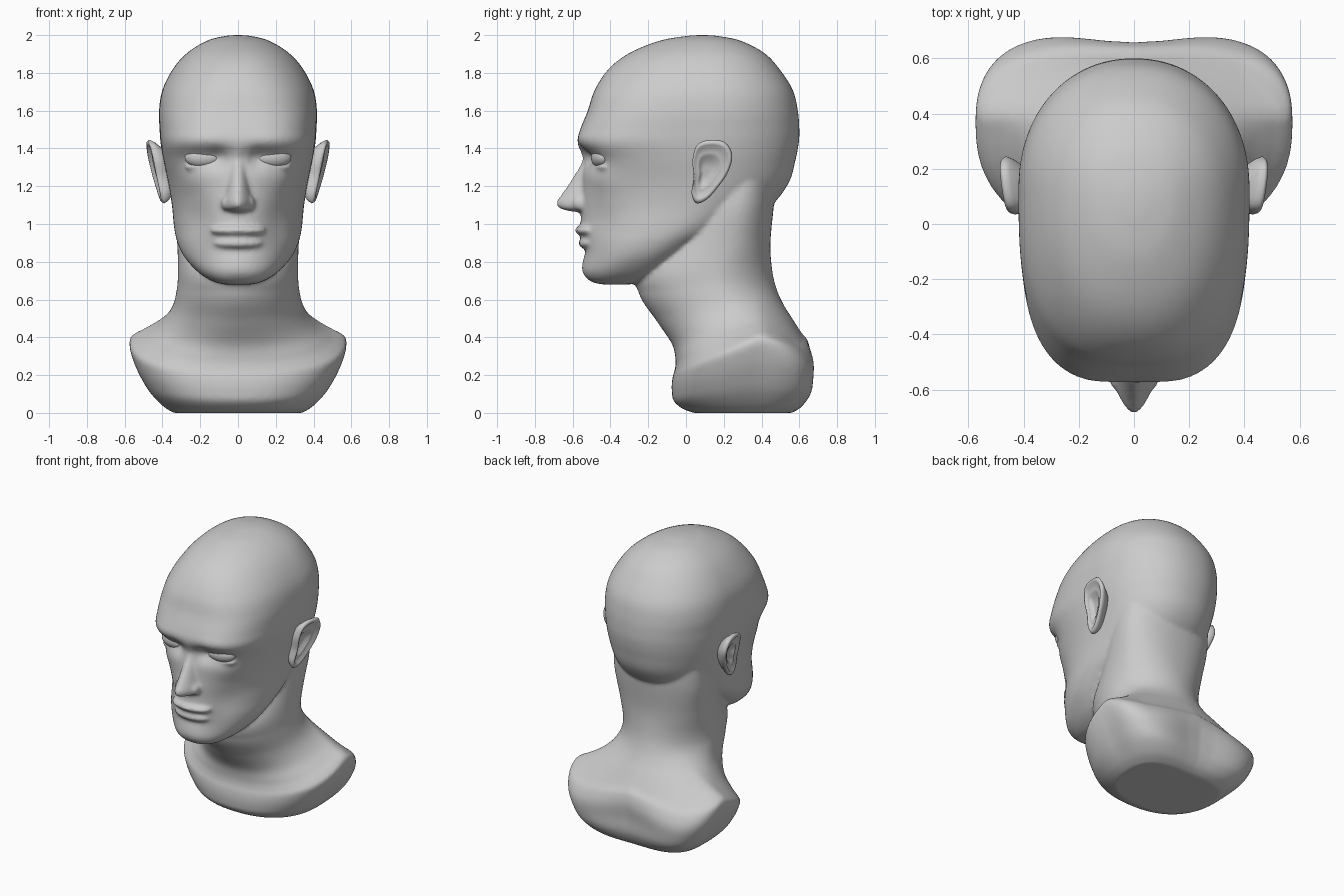
import bpy, bmesh, math
from mathutils import Matrix, Vector


def spline(rows, steps, closed=False):
    """Catmull-Rom through rows of numbers."""
    n, out = len(rows), []
    get = (lambda i: rows[i % n]) if closed else (lambda i: rows[max(0, min(n - 1, i))])
    for i in range(n if closed else n - 1):
        for k in range(steps):
            t = k / steps
            out.append([0.5 * (2 * b + (c - a) * t + (2 * a - 5 * b + 4 * c - d) * t * t
                               + (3 * b - a - 3 * c + d) * t ** 3)
                        for a, b, c, d in zip(get(i - 1), get(i), get(i + 1), get(i + 2))])
    if not closed:
        out.append(list(rows[-1]))
    return out


def bridge(bm, rings):
    """Skin a stack of rings and cap both ends."""
    for a, b in zip(rings, rings[1:]):
        for k in range(len(a)):
            j = (k + 1) % len(a)
            bm.faces.new((a[k], a[j], b[j], b[k]))
    bm.faces.new(rings[0][::-1])
    bm.faces.new(rings[-1])


def loft(bm, rows, steps=6, segs=96, mid=0.58, warp=None, front=9, back=9):
    """Rows: height, front y, back y, half width, superellipse power (limited front/back)."""
    rings = []
    for z, yf, yb, w, n in spline(rows, steps):
        yc, ring = yf + (yb - yf) * mid, []
        for k in range(segs):
            a = 2 * math.pi * k / segs
            s, c = math.sin(a), math.cos(a)
            p = min(n, front if c > 0 else back)
            x = w * math.copysign(abs(s) ** (2 / p), s)
            r = abs(c) ** (2 / p)
            y = yc - r * (yc - yf) if c > 0 else yc + r * (yb - yc)
            v = Vector((x, y, z))
            ring.append(bm.verts.new(warp(v) if warp else v))
        rings.append(ring)
    bridge(bm, rings)


def blob(bm, loc, radii, turn=0.0, segs=32):
    m = Matrix.Translation(loc) @ Matrix.Rotation(turn, 4, 'Z') @ Matrix.Diagonal((*radii, 1))
    bmesh.ops.create_uvsphere(bm, u_segments=segs, v_segments=segs // 2, radius=1, matrix=m)


def finish(bm, name):
    bmesh.ops.recalc_face_normals(bm, faces=bm.faces)
    for f in bm.faces:
        f.smooth = True
    me = bpy.data.meshes.new(name)
    bm.to_mesh(me)
    bm.free()
    ob = bpy.data.objects.new(name, me)
    bpy.context.collection.objects.link(ob)
    return ob


# facial relief: |x|, z, x spread, z spread, forward amount
RELIEF = [
    (0.19, 1.345, 0.11, 0.060, -0.036),  # eye sockets
    (0.10, 1.355, 0.05, 0.05, -0.034),   # inner eye corners
    (0.18, 1.45, 0.11, 0.045, 0.006),    # brow ridge
    (0.26, 1.22, 0.08, 0.06, 0.016),     # cheekbones
    (0.22, 1.02, 0.07, 0.09, -0.018),    # cheek hollows
    (0.00, 0.95, 0.13, 0.06, 0.016),     # mouth mound
    (0.00, 0.76, 0.11, 0.05, 0.012),     # chin
    (0.00, 0.855, 0.10, 0.025, -0.010),  # crease under lip
]


def face_relief(p):
    if p.y < -0.1:
        for x, z, sx, sz, amt in RELIEF:
            p.y -= amt * math.exp(-((abs(p.x) - x) / sx) ** 2 - ((p.z - z) / sz) ** 2)
    return p


def shoulder_shape(p):
    # shoulder rim falls toward the front and back, and the back is hollow
    z = p.z
    drop = 0.45 * max(0, 0.38 - p.y) + 0.3 * max(0, p.y - 0.42) * min(1, abs(p.x) / 0.4)
    p.z -= drop * (z / 0.42 if z < 0.42 else max(0, (0.65 - z) / 0.23))
    if p.y > 0.4:
        p.y -= 0.05 * math.exp(-(p.x / 0.24) ** 2 - ((z - 0.2) / 0.2) ** 2)
    return p


bm = bmesh.new()
# head
loft(bm, [
    (0.68, -0.44, -0.30, 0.07, 2.0), (0.695, -0.50, -0.22, 0.13, 2.5),
    (0.74, -0.535, -0.10, 0.205, 2.4), (0.82, -0.54, 0.02, 0.28, 2.05),
    (0.90, -0.54, 0.15, 0.32, 2.0), (0.98, -0.55, 0.30, 0.338, 2.0),
    (1.10, -0.555, 0.455, 0.35, 2.1), (1.22, -0.55, 0.545, 0.37, 2.3),
    (1.34, -0.548, 0.58, 0.395, 2.8), (1.43, -0.574, 0.597, 0.41, 3.2),
    (1.50, -0.56, 0.60, 0.415, 3.1), (1.60, -0.52, 0.592, 0.418, 2.9),
    (1.71, -0.483, 0.565, 0.40, 2.6), (1.82, -0.41, 0.495, 0.345, 2.3),
    (1.905, -0.30, 0.415, 0.27, 2.2), (1.97, -0.14, 0.29, 0.165, 2.1),
    (1.995, 0.0, 0.17, 0.07, 2.0), (2.0, 0.07, 0.10, 0.01, 2.0)],
    segs=128, warp=face_relief, back=2.15)
# neck, shoulders and base
loft(bm, [
    (0.0, 0.04, 0.58, 0.34, 2.8), (0.04, -0.02, 0.64, 0.40, 3.0),
    (0.12, -0.065, 0.69, 0.47, 3.2), (0.22, -0.075, 0.70, 0.525, 3.3),
    (0.31, -0.075, 0.695, 0.56, 3.2), (0.385, -0.068, 0.665, 0.575, 2.9),
    (0.42, -0.06, 0.63, 0.55, 2.6), (0.45, -0.055, 0.605, 0.495, 2.4),
    (0.50, -0.075, 0.568, 0.42, 2.2), (0.57, -0.155, 0.52, 0.355, 2.0),
    (0.65, -0.255, 0.482, 0.325, 1.9), (0.75, -0.26, 0.457, 0.318, 2.0),
    (0.90, -0.13, 0.447, 0.322, 2.2), (1.10, -0.01, 0.465, 0.338, 2.2),
    (1.30, 0.08, 0.48, 0.325, 2.0)], warp=shoulder_shape, front=2.35)
# nose
loft(bm, [
    (1.43, -0.56, -0.42, 0.055, 2.0), (1.34, -0.547, -0.42, 0.045, 2.0),
    (1.25, -0.597, -0.42, 0.055, 1.8), (1.17, -0.65, -0.42, 0.07, 1.6),
    (1.115, -0.688, -0.42, 0.082, 1.5), (1.082, -0.668, -0.42, 0.078, 1.6),
    (1.065, -0.60, -0.42, 0.05, 1.8)], segs=48, mid=0.6)
# lips
blob(bm, (0, -0.510, 0.966), (0.15, 0.078, 0.034))
blob(bm, (0, -0.496, 0.898), (0.135, 0.074, 0.036))
for s in (-1, 1):
    # nostril wings and eyelids
    blob(bm, (s * 0.062, -0.555, 1.11), (0.028, 0.045, 0.040))
    blob(bm, (s * 0.188, -0.466, 1.402), (0.110, 0.034, 0.018), s * 0.25)
    blob(bm, (s * 0.188, -0.456, 1.302), (0.100, 0.030, 0.015), s * 0.25)
bust = finish(bm, "head_and_shoulders")
mod = bust.modifiers.new("blend", 'REMESH')
mod.mode = 'VOXEL'
mod.voxel_size = 0.0115
mod.use_smooth_shade = True
mod = bust.modifiers.new("soften", 'SMOOTH')
mod.factor = 0.5
mod.iterations = 6

# ear outline in side view (y, z), dished inside a raised rim, with a back shell
OUTLINE = [(0.035, 1.34), (0.06, 1.42), (0.13, 1.445), (0.21, 1.43), (0.245, 1.36),
           (0.22, 1.27), (0.165, 1.19), (0.11, 1.13), (0.055, 1.11), (0.03, 1.16), (0.04, 1.25)]
DISH = [(0.6, -0.08), (0.93, -0.022), (1.0, 0.0), (0.94, 0.014), (0.84, 0.014), (0.74, -0.004),
        (0.6, 0.0), (0.48, -0.006), (0.34, -0.024), (0.15, -0.026)]
for s, side in ((-1, "left"), (1, "right")):
    bm = bmesh.new()
    rings = []
    for r, h in DISH:
        ring = []
        for y, z in spline(OUTLINE, 5, True):
            y, z = 0.105 + (y - 0.105) * r, 1.28 + (z - 1.28) * r
            x = 0.385 + 0.13 * (y - 0.03) + 0.2 * (z - 1.1) + h
            ring.append(bm.verts.new((s * x, y, z)))
        rings.append(ring)
    bridge(bm, rings)
    finish(bm, side + "_ear")
    # eyeball
    bm = bmesh.new()
    blob(bm, (s * 0.188, -0.452, 1.352), (0.096, 0.048, 0.054), s * 0.22)
    finish(bm, side + "_eye")
